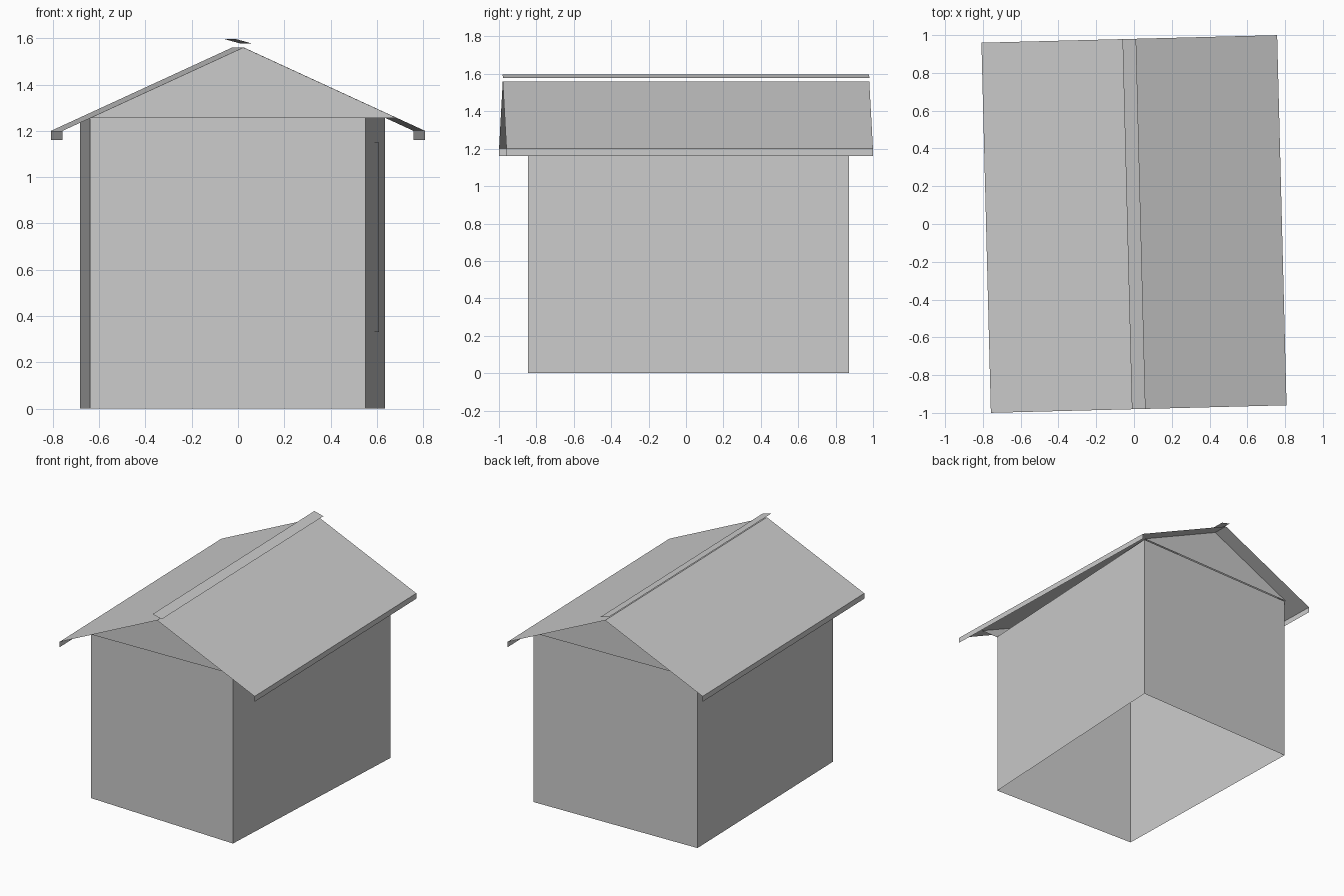
import bpy, bmesh, math
from mathutils import Vector, Matrix

cube = bpy.data.objects.get("Cube")
if cube:
    bpy.data.objects.remove(cube, do_unlink=True)

# One plain grey for the whole building
grey = bpy.data.materials.new("plain_grey")
grey.use_nodes = True
GREY = (0.6, 0.6, 0.6, 1)
grey.diffuse_color = GREY
grey.node_tree.nodes["Principled BSDF"].inputs["Base Color"].default_value = GREY


def add_part(name, bm, turn=0.0):
    """Turn a bmesh into a named object, rotated about z."""
    bmesh.ops.transform(bm, matrix=Matrix.Rotation(turn, 4, 'Z'), verts=bm.verts)
    mesh = bpy.data.meshes.new(name)
    bm.to_mesh(mesh)
    bm.free()
    mesh.materials.append(grey)
    obj = bpy.data.objects.new(name, mesh)
    bpy.context.collection.objects.link(obj)
    return obj


def sweep(name, path, step, closed=False, turn=0.0):
    """Sweep a line of points along a straight step into thin sheets."""
    bm = bmesh.new()
    verts = [bm.verts.new(p) for p in path]
    pairs = list(zip(verts, verts[1:]))
    if closed:
        pairs.append((verts[-1], verts[0]))
    edges = [bm.edges.new(p) for p in pairs]
    swept = bmesh.ops.extrude_edge_only(bm, edges=edges)
    moved = [g for g in swept["geom"] if isinstance(g, bmesh.types.BMVert)]
    bmesh.ops.translate(bm, vec=step, verts=moved)
    bmesh.ops.recalc_face_normals(bm, faces=bm.faces)
    return add_part(name, bm, turn)


WALL_TOP = 1.255
RIDGE, EAVE = 1.56, 1.2
HALF_W, HALF_L = 0.783, 0.98
TURN = math.radians(1.46)

# Open-bottomed walls on a slightly skewed plan
plan = [Vector(p) for p in ((-0.64, -0.80, 0), (0.55, -0.845, 0),
                            (0.636, 0.872, 0), (-0.682, 0.84, 0))]
sweep("walls", plan, (0, 0, WALL_TOP), closed=True)

# Flush door panel on the side wall
out = Vector((0.002, 0, 0))
base = [plan[1].lerp(plan[2], t) + out + Vector((0, 0, 0.33)) for t in (0.43, 0.67)]
sweep("side_door", base, (0, 0, 0.82))

# Thin pitched roof with a drop edge along both eaves
along = (0, 2 * HALF_L, 0)
sweep("roof", [(-HALF_W, -HALF_L, EAVE), (0, -HALF_L, RIDGE),
               (HALF_W, -HALF_L, EAVE)], along, turn=TURN)
for side, label in ((1, "left"), (-1, "right")):
    x = side * HALF_W
    sweep(label + "_fascia", [(x, -HALF_L, EAVE - 0.04), (x, -HALF_L, EAVE)],
          along, turn=TURN)

# Tilted ridge cap floating over the ridge
sweep("ridge_cap", [(-0.036, -HALF_L, 1.597), (0.036, -HALF_L, 1.577)], along, turn=TURN)

# Gable triangles
reach = HALF_W * (RIDGE - WALL_TOP) / (RIDGE - EAVE)
for side, label in ((-1, "front"), (1, "back")):
    bm = bmesh.new()
    y = side * 0.866
    corners = [(-reach, y, WALL_TOP), (reach, y, WALL_TOP), (0, y, RIDGE)]
    if side > 0:
        corners.reverse()
    bm.faces.new([bm.verts.new(c) for c in corners])
    add_part(label + "_gable", bm, TURN)
